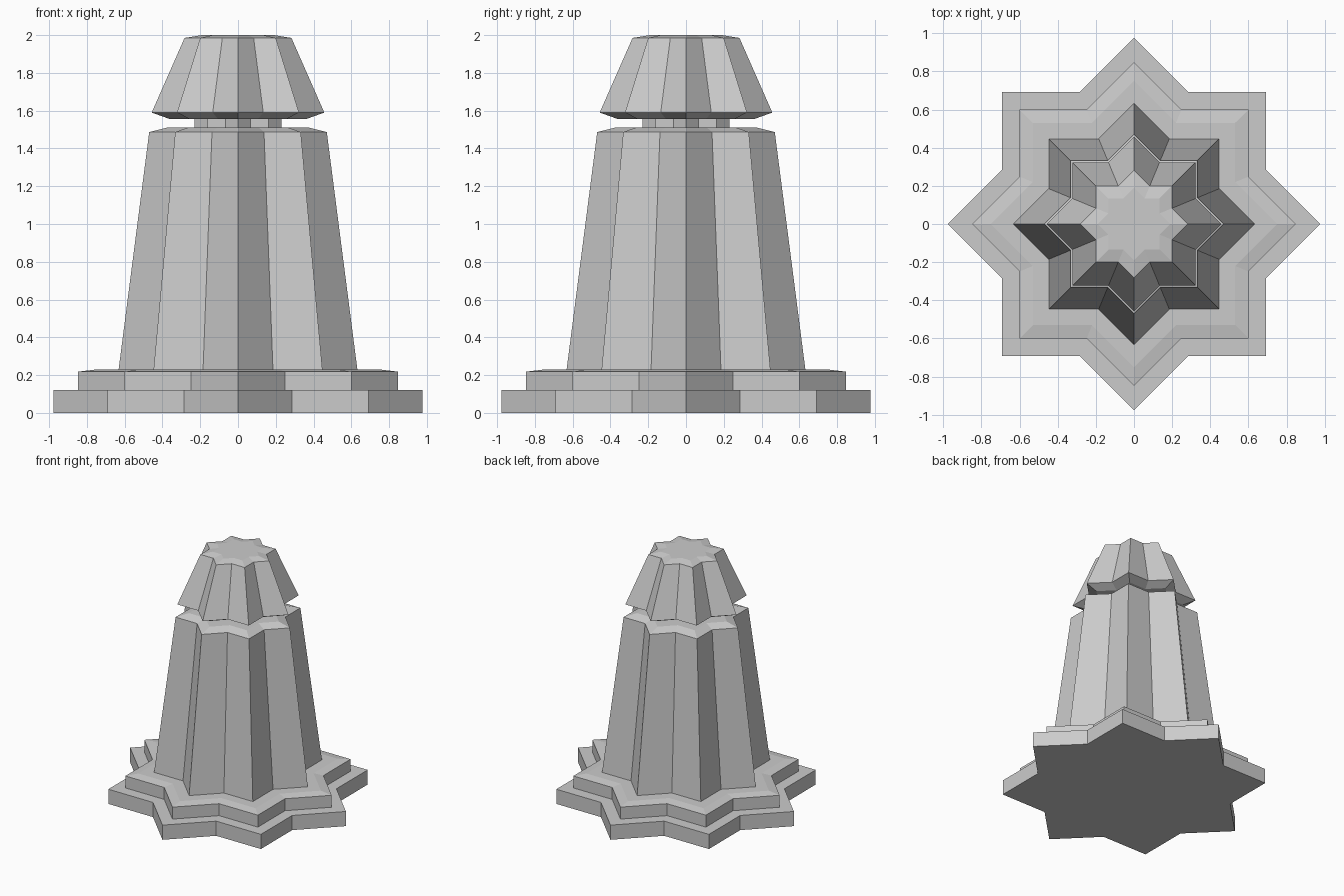
import bpy
import math

if "Cube" in bpy.data.objects:
    bpy.data.objects.remove(bpy.data.objects["Cube"])

# inner/outer radius ratio of the star made by two overlapping squares
RATIO = math.cos(math.pi / 4) / math.cos(math.pi / 8)


def star_ring(radius, z):
    ring = []
    for i in range(16):
        r = radius if i % 2 == 0 else radius * RATIO
        a = i * math.pi / 8
        ring.append((r * math.cos(a), r * math.sin(a), z))
    return ring


def star_loft(name, profile):
    """Closed eight-pointed solid through (radius, height) rings, bottom to top."""
    verts = [v for r, z in profile for v in star_ring(r, z)]
    faces = []
    for k in range(len(profile) - 1):
        for i in range(16):
            j = (i + 1) % 16
            a, b = k * 16, (k + 1) * 16
            faces.append((a + i, a + j, b + j, b + i))
    top = (len(profile) - 1) * 16
    faces.append(tuple(reversed(range(16))))
    faces.append(tuple(range(top, top + 16)))
    mesh = bpy.data.meshes.new(name)
    mesh.from_pydata(verts, [], faces)
    mesh.update()
    obj = bpy.data.objects.new(name, mesh)
    bpy.context.collection.objects.link(obj)
    return obj


# stepped base
star_loft("lower_plinth", [(0.977, 0), (0.977, 0.12)])
star_loft("upper_plinth", [(0.848, 0.12), (0.848, 0.218), (0.75, 0.23)])

# tapering body with a shallow shoulder
star_loft("body", [(0.632, 0.23), (0.47, 1.487), (0.37, 1.512)])

# narrow neck between body and cap
star_loft("neck", [(0.23, 1.512), (0.23, 1.557)])

# overhanging cap with chamfered underside and top
star_loft("cap", [(0.365, 1.557), (0.457, 1.59), (0.283, 1.985), (0.19, 2.0)])
